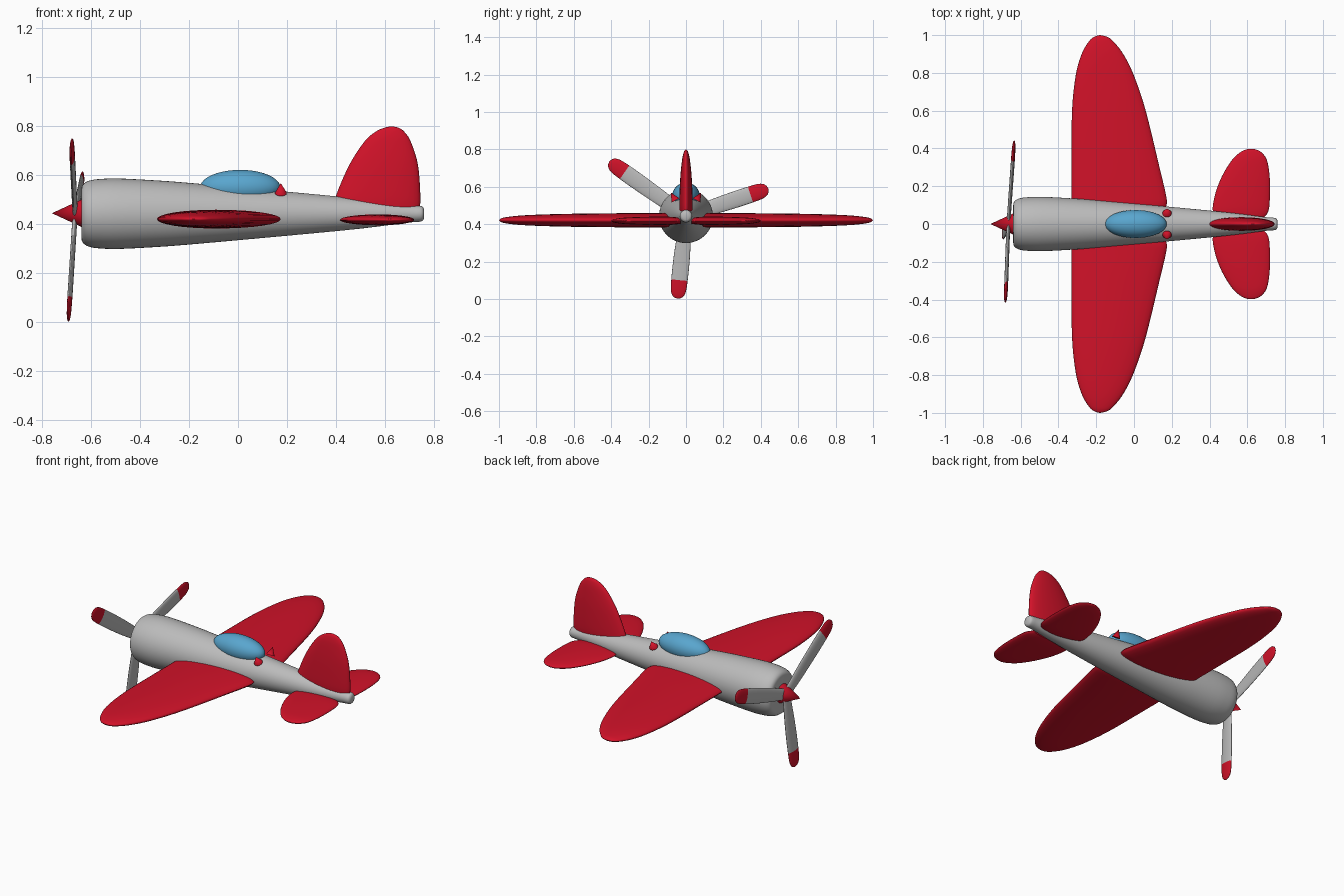
import bpy, bmesh, math
from mathutils import Vector, Matrix

if "Cube" in bpy.data.objects:
    bpy.data.objects.remove(bpy.data.objects["Cube"])


def material(name, color):
    m = bpy.data.materials.new(name)
    m.diffuse_color = color
    m.use_nodes = True
    m.node_tree.nodes["Principled BSDF"].inputs["Base Color"].default_value = m.diffuse_color
    return m


GREY = material("grey_paint", (0.5, 0.5, 0.5, 1))
RED = material("red_paint", (0.64, 0.006, 0.022, 1))
BLUE = material("canopy_blue", (0.1, 0.38, 0.62, 1))
X, Y, Z = Vector((1, 0, 0)), Vector((0, 1, 0)), Vector((0, 0, 1))


def smooth_path(pts, steps=5):
    """Catmull-Rom interpolation through tuples of any length."""
    p = [Vector(q) for q in pts]
    p = [2 * p[0] - p[1]] + p + [2 * p[-1] - p[-2]]
    out = []
    for a, b, c, d in zip(p, p[1:], p[2:], p[3:]):
        for i in range(steps):
            t = i / steps
            out.append(0.5 * (2 * b + (c - a) * t + (2 * a - 5 * b + 4 * c - d) * t * t
                              + (3 * b - a - 3 * c + d) * t ** 3))
    return out + [p[-2]]


def finish(name, bm, mats, angle=40):
    bmesh.ops.recalc_face_normals(bm, faces=bm.faces)
    me = bpy.data.meshes.new(name)
    bm.to_mesh(me)
    bm.free()
    for m in mats:
        me.materials.append(m)
    ob = bpy.data.objects.new(name, me)
    bpy.context.collection.objects.link(ob)
    bpy.ops.object.select_all(action='DESELECT')
    ob.select_set(True)
    bpy.context.view_layer.objects.active = ob
    bpy.ops.object.shade_smooth_by_angle(angle=math.radians(angle))
    return ob


def loft(name, stations, origin, span, chord, thick, mats, split=9, n=32, angle=60):
    """Elliptic sections (distance, chord low, chord high, half thickness)."""
    bm = bmesh.new()
    rings, dist = [], []
    for s, lo, hi, h in stations:
        mid, r = (lo + hi) / 2, (hi - lo) / 2
        rings.append([bm.verts.new(origin + span * s
                                   + chord * (mid + r * math.cos(2 * math.pi * i / n))
                                   + thick * h * math.sin(2 * math.pi * i / n)) for i in range(n)])
        dist.append(s)
    for k, (a, b) in enumerate(zip(rings, rings[1:])):
        for i in range(n):
            f = bm.faces.new((a[i], a[(i + 1) % n], b[(i + 1) % n], b[i]))
            f.material_index = int(dist[k] >= split - 1e-4)
    bm.faces.new(rings[0])
    cap = bm.faces.new(rings[-1])
    cap.material_index = int(split < 9)
    return finish(name, bm, mats, angle)


# Fuselage: round sections along x
body = [(-0.64, 0.095), (-0.637, 0.113), (-0.625, 0.127), (-0.6, 0.137), (-0.56, 0.142),
        (-0.49, 0.144), (-0.35, 0.137), (-0.2, 0.126), (0.2, 0.09), (0.5, 0.061),
        (0.69, 0.037), (0.735, 0.0335), (0.752, 0.03), (0.76, 0.02)]
loft("fuselage", smooth_path([(x, -r, r, r) for x, r in body], 3),
     Vector((0, 0, 0.443)), X, Y, Z, [GREY], n=48)

# Wings and horizontal tail, mirrored left and right
wing = [(0.05, -0.31, 0.15, 0.03), (0.1, -0.33, 0.172, 0.037), (0.15, -0.331, 0.17, 0.038),
        (0.3, -0.331, 0.135, 0.038), (0.6, -0.328, 0.062, 0.035), (0.79, -0.308, -0.002, 0.03),
        (0.9, -0.277, -0.057, 0.024), (0.965, -0.24, -0.108, 0.016),
        (0.99, -0.213, -0.14, 0.009), (1.0, -0.182, -0.178, 0.001)]
tail = [(0.03, 0.44, 0.685, 0.016), (0.06, 0.42, 0.708, 0.02), (0.1, 0.418, 0.717, 0.022),
        (0.18, 0.436, 0.72, 0.022), (0.265, 0.472, 0.717, 0.02), (0.34, 0.52, 0.703, 0.016),
        (0.38, 0.563, 0.674, 0.01), (0.395, 0.595, 0.643, 0.005), (0.398, 0.618, 0.621, 0.001)]
for side, label in ((1, "right"), (-1, "left")):
    loft(label + "_wing", smooth_path(wing), Vector((0, 0, 0.421)), Y * side, X, Z, [RED])
    loft(label + "_tailplane", smooth_path(tail), Vector((0, 0, 0.418)), Y * side, X, Z, [RED])

# Vertical fin
fin = [(0.46, 0.39, 0.742, 0.034), (0.516, 0.4, 0.745, 0.036), (0.643, 0.455, 0.735, 0.031),
       (0.737, 0.516, 0.706, 0.022), (0.778, 0.562, 0.679, 0.014), (0.794, 0.597, 0.656, 0.007),
       (0.8, 0.626, 0.63, 0.001)]
loft("tail_fin", smooth_path(fin), Vector((0, 0, 0)), Z, X, Y, [RED])

# Canopy
bm = bmesh.new()
bmesh.ops.create_uvsphere(bm, u_segments=40, v_segments=20, radius=1,
                          matrix=Matrix.Translation((0.009, 0, 0.55)) @ Matrix.Diagonal((0.164, 0.074, 0.072, 1)))
finish("canopy", bm, [BLUE])


def cone(name, base, apex, radius):
    axis = Vector(apex) - Vector(base)
    bm = bmesh.new()
    bmesh.ops.create_cone(bm, cap_ends=True, segments=32, radius1=radius, radius2=0, depth=axis.length,
                          matrix=Matrix.Translation((Vector(base) + Vector(apex)) / 2)
                          @ axis.to_track_quat('Z', 'Y').to_matrix().to_4x4())
    finish(name, bm, [RED])


# Nose spinner and the two small cones behind the canopy
cone("spinner", (-0.63, 0, 0.445), (-0.76, 0, 0.445), 0.06)
for side, label in ((1, "right"), (-1, "left")):
    cone(label + "_spike", (0.175, 0.057 * side, 0.527), (0.175, 0.08 * side, 0.568), 0.024)

# Propeller: three blades with red tips on a slightly tilted hub
hub = Vector((-0.665, 0, 0.445))
tips = [Vector((-0.68, -0.41, 0.735)), Vector((-0.634, 0.44, 0.59)), Vector((-0.693, -0.045, 0.002))]
normal = (tips[1] - tips[0]).cross(tips[2] - tips[0]).normalized()
for k, tip in enumerate(tips):
    span = tip - hub
    L = span.length
    span.normalize()
    chord = normal.cross(span).normalized()
    shape = [(0, 0.03, 0.01), (0.15, 0.04, 0.01), (L - 0.2, 0.044, 0.01), (L - 0.1, 0.044, 0.01),
             (L - 0.045, 0.041, 0.009), (L - 0.018, 0.032, 0.007), (L - 0.005, 0.018, 0.004),
             (L, 0.002, 0.001)]
    loft(f"propeller_blade_{k + 1}", smooth_path([(s, -w, w, h) for s, w, h in shape]),
         hub, span, chord, span.cross(chord), [GREY, RED], split=L - 0.1)
